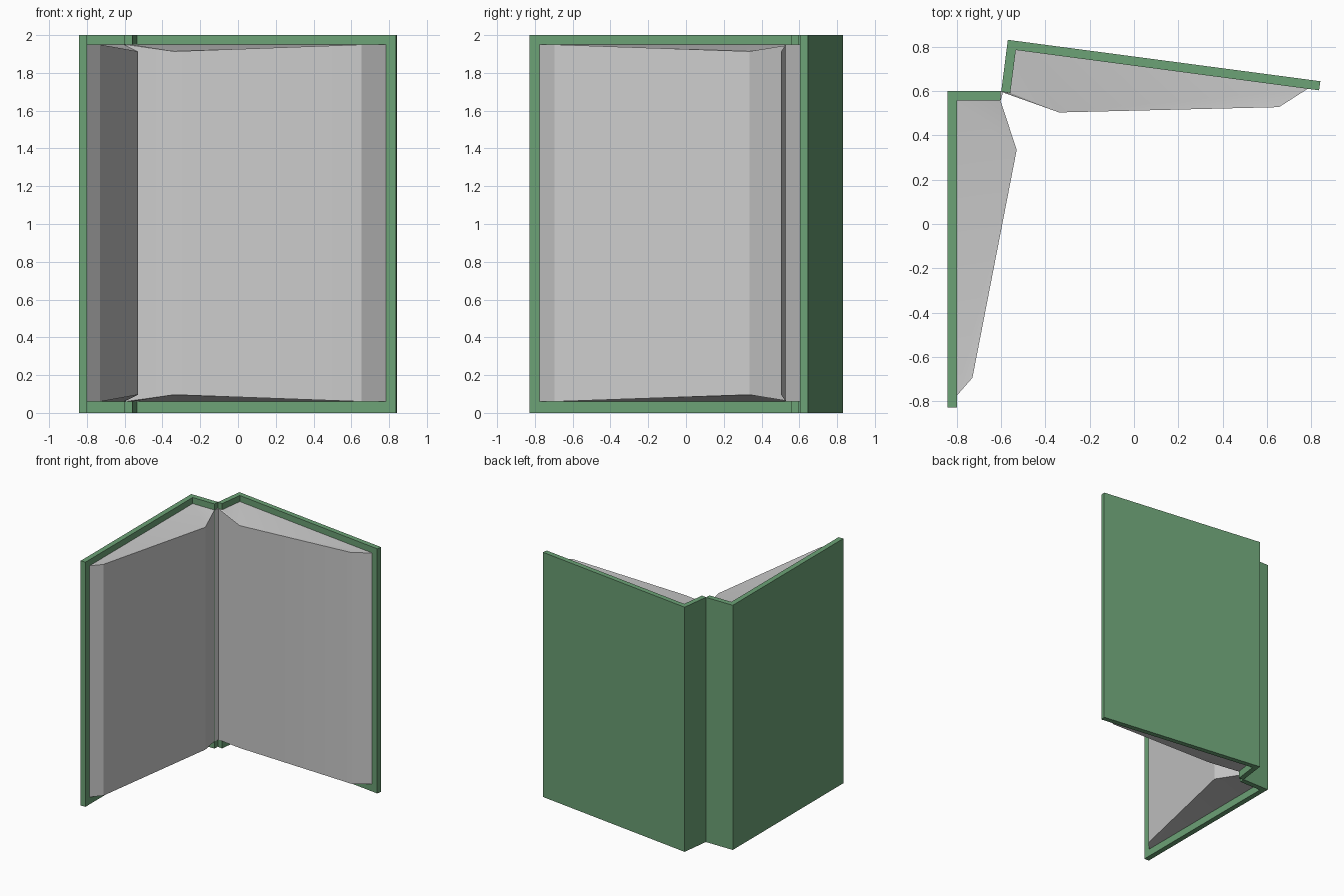
import bpy, bmesh, math

if "Cube" in bpy.data.objects:
    bpy.data.objects.remove(bpy.data.objects["Cube"])


def prism(name, pts, z0, z1, lowered=None, inset=0.0):
    """Extrude a plan outline; one corner may be pulled in at top and bottom."""
    bm = bmesh.new()
    bot, top = [], []
    for i, (x, y) in enumerate(pts):
        d = inset if i == lowered else 0.0
        bot.append(bm.verts.new((x, y, z0 + d)))
        top.append(bm.verts.new((x, y, z1 - d)))
    n = len(pts)
    for i in range(n):
        j = (i + 1) % n
        bm.faces.new((bot[i], bot[j], top[j], top[i]))
    if lowered is None:
        bm.faces.new(top)
        bm.faces.new(bot[::-1])
    else:
        # fan the bent caps from the pulled-in corner
        for k in range(1, n - 1):
            a, b, c = lowered, (lowered + k) % n, (lowered + k + 1) % n
            bm.faces.new((top[a], top[b], top[c]))
            bm.faces.new((bot[c], bot[b], bot[a]))
    bmesh.ops.recalc_face_normals(bm, faces=bm.faces)
    me = bpy.data.meshes.new(name)
    bm.to_mesh(me)
    bm.free()
    ob = bpy.data.objects.new(name, me)
    bpy.context.collection.objects.link(ob)
    return ob


green = bpy.data.materials.new("cover_green")
green.diffuse_color = (0.15, 0.36, 0.18, 1)
green.use_nodes = True
green.node_tree.nodes["Principled BSDF"].inputs["Base Color"].default_value = green.diffuse_color

# L-shaped covers: board plus half of the spine
covers = {
    "left_cover": [(-0.843, -0.828), (-0.8, -0.828), (-0.8, 0.557),
                   (-0.602, 0.557), (-0.602, 0.6), (-0.843, 0.6)],
    "right_cover": [(-0.6, 0.597), (-0.559, 0.592), (-0.534, 0.786),
                    (0.836, 0.604), (0.842, 0.645), (-0.57, 0.832)],
}
for name, pts in covers.items():
    prism(name, pts, 0, 2).data.materials.append(green)

# Page blocks, bulging towards the reader and meeting in the gutter
pages = {
    "left_pages": [(-0.8, -0.775), (-0.73, -0.695), (-0.53, 0.335),
                   (-0.603, 0.557), (-0.8, 0.557)],
    "right_pages": [(0.785, 0.611), (0.655, 0.528), (-0.338, 0.504),
                    (-0.597, 0.596), (-0.559, 0.592), (-0.534, 0.786)],
    "gutter": [(-0.603, 0.557), (-0.592, 0.594), (-0.602, 0.6)],
}
for name, pts in pages.items():
    if name == "gutter":
        prism(name, pts, 0.06, 1.95)
        continue
    ob = prism(name, pts, 0.06, 1.95, lowered=2, inset=0.036)
    bpy.ops.object.select_all(action='DESELECT')
    ob.select_set(True)
    bpy.context.view_layer.objects.active = ob
    bpy.ops.object.shade_smooth_by_angle(angle=math.radians(25))
